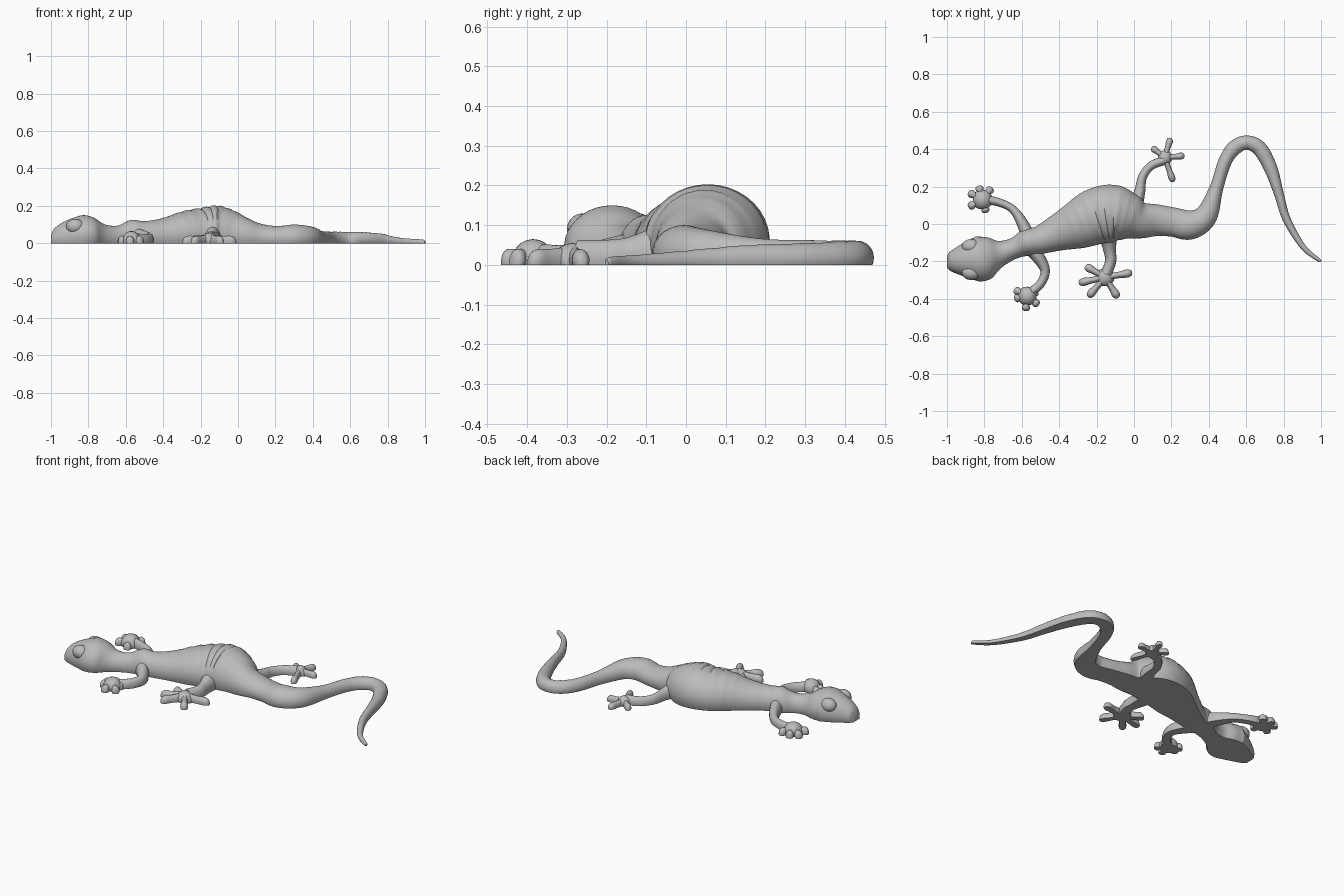
import bpy, bmesh, math
from mathutils import Vector

cube = bpy.data.objects.get("Cube")
if cube:
    bpy.data.objects.remove(cube, do_unlink=True)

grey = bpy.data.materials.new("plain grey")
grey.use_nodes = True
tone = (0.5, 0.5, 0.5, 1)
grey.diffuse_color = tone
grey.node_tree.nodes["Principled BSDF"].inputs["Base Color"].default_value = tone


def finish(name, bm, angle=40):
    bmesh.ops.recalc_face_normals(bm, faces=bm.faces)
    mesh = bpy.data.meshes.new(name)
    bm.to_mesh(mesh)
    bm.free()
    mesh.materials.append(grey)
    obj = bpy.data.objects.new(name, mesh)
    bpy.context.collection.objects.link(obj)
    bpy.ops.object.select_all(action='DESELECT')
    obj.select_set(True)
    bpy.context.view_layer.objects.active = obj
    bpy.ops.object.shade_smooth_by_angle(angle=math.radians(angle))
    return obj


def spline(points, steps):
    """Smooth curve through stations of x, y, half width, height."""
    pts = [Vector(p) for p in points]
    pts = [pts[0]] + pts + [pts[-1]]
    out = []
    for a, b, c, d in zip(pts, pts[1:], pts[2:], pts[3:]):
        for i in range(steps):
            t = i / steps
            out.append(b + (c - a) * t / 2 + (a * 2 - b * 5 + c * 4 - d) * t**2 / 2
                       + (b * 3 - a - c * 3 + d) * t**3 / 2)
    return out + [pts[-1]]


def loft(name, points, steps=4, sides=16, folds=None):
    """Domed tube with a flat sole, following the stations."""
    bm = bmesh.new()
    path = spline(points, steps)
    lift = 0.3
    under = math.asin(lift / (1 - lift))
    rings = []
    for i, p in enumerate(path):
        along = path[min(i + 1, len(path) - 1)] - path[max(i - 1, 0)]
        across = Vector((along.y, -along.x, 0)).normalized()
        x, y, half, high = p
        ring = []
        for k in range(sides + 1):
            a = -under + (math.pi + 2 * under) * k / sides
            crease = 1 - (folds(i, x, a) if folds else 0)
            z = high * (lift + (1 - lift) * math.sin(a) * crease)
            pos = Vector((x, y, 0)) + across * half * math.cos(a) * crease
            ring.append(bm.verts.new((pos.x, pos.y, max(z, 0) if 0 < k < sides else 0)))
        rings.append(ring)
    for r, s in zip(rings, rings[1:]):
        for k in range(sides + 1):
            n = (k + 1) % (sides + 1)
            bm.faces.new((r[k], r[n], s[n], s[k]))
    bm.faces.new(rings[0])
    bm.faces.new(rings[-1][::-1])
    return finish(name, bm)


def skin_folds(i, x, a):
    """Wrinkles on the belly and fine rings along the tail."""
    upper = max(0, math.sin(a))
    if -0.4 < x < 0.02:
        return 0.055 * upper * (i % 3 == 0) * math.sin(math.pi * (x + 0.4) / 0.42)
    return 0.04 * upper * (i % 4 == 0) if x > 0.5 else 0


# Head, trunk and tail in one sweep
body = [
    (-1, -.2, .03, .04), (-.985, -.2, .05, .075), (-.94, -.197, .075, .11),
    (-.87, -.19, .108, .14), (-.82, -.185, .122, .15), (-.77, -.17, .105, .135),
    (-.71, -.155, .068, .1), (-.64, -.13, .056, .095), (-.57, -.1, .072, .125),
    (-.5, -.085, .076, .118), (-.4, -.045, .1, .135), (-.3, -.005, .13, .17),
    (-.2, .04, .152, .19), (-.11, .055, .155, .203), (-.03, .04, .128, .178),
    (.04, .02, .098, .14), (.12, .02, .085, .105), (.21, .01, .078, .092),
    (.3, -.005, .078, .1), (.385, .045, .062, .09), (.44, .19, .037, .066),
    (.485, .33, .036, .062), (.535, .405, .04, .062), (.6, .435, .038, .06),
    (.67, .405, .04, .06), (.73, .3, .036, .055), (.775, .16, .026, .05),
    (.81, .04, .022, .04), (.865, -.065, .018, .03), (.92, -.14, .014, .024),
    (.985, -.19, .01, .02), (1, -.2, .005, .012)]
loft("body_and_tail", body, 6, 24, skin_folds)


def dome(name, center, size):
    bm = bmesh.new()
    bmesh.ops.create_uvsphere(bm, u_segments=16, v_segments=10, radius=1)
    for v in bm.verts:
        v.co = Vector(center) + Vector([c * s for c, s in zip(v.co, size)])
    finish(name, bm)


# Brow bulges over the eyes
for side in (-1, 1):
    dome("eye_" + ("left" if side > 0 else "right"),
         (-.87, -.19 + side * .07, .09), (.05, .04, .04))


def limb(name, path, palm, tips, toe=.017):
    """Leg, domed foot and splayed toes with swollen tips."""
    stations = [(x, y, w, w * 2.1) for x, y, w in path]
    loft(name + "_leg", stations, 5, 12)
    px, py, size, high = palm
    loft(name + "_foot", [(px - size, py, size * .35, high * .4),
                          (px - size * .6, py, size * .85, high * .85),
                          (px, py, size, high),
                          (px + size * .6, py, size * .85, high * .85),
                          (px + size, py, size * .35, high * .4)], 3, 12)
    for n, (tx, ty) in enumerate(tips):
        shape = [(0, 1, 2.4), (.5, .85, 2), (.8, 1.1, 2), (.95, .8, 1.5), (1, .35, .7)]
        loft(f"{name}_toe_{n + 1}",
             [(px + (tx - px) * t, py + (ty - py) * t, toe * w, toe * h)
              for t, w, h in shape], 3, 10)


limb("back_front", [(-.56, -.08, .04), (-.6, .01, .03), (-.65, .08, .022),
                    (-.72, .115, .022), (-.79, .13, .025)],
     (-.81, .13, .052, .065),
     [(-.885, .17), (-.83, .205), (-.76, .195), (-.885, .09), (-.79, .06)], .02)
limb("near_front", [(-.56, -.12, .04), (-.51, -.18, .034), (-.475, -.25, .026),
                    (-.5, -.32, .024), (-.56, -.37, .025)],
     (-.57, -.385, .05, .065),
     [(-.64, -.35), (-.64, -.4), (-.58, -.465), (-.51, -.435), (-.515, -.36)], .02)
limb("back_rear", [(0, .08, .045), (.03, .17, .03), (.045, .25, .024),
                   (.09, .31, .023), (.16, .34, .025)],
     (.165, .355, .038, .05),
     [(.195, .46), (.095, .41), (.27, .365), (.21, .225)])
limb("near_rear", [(-.14, -.06, .05), (-.13, -.14, .034), (-.125, -.2, .03),
                   (-.15, -.27, .03)],
     (-.155, -.285, .048, .055),
     [(-.26, -.225), (-.295, -.315), (-.245, -.39), (-.085, -.395), (-.01, -.26)], .02)
